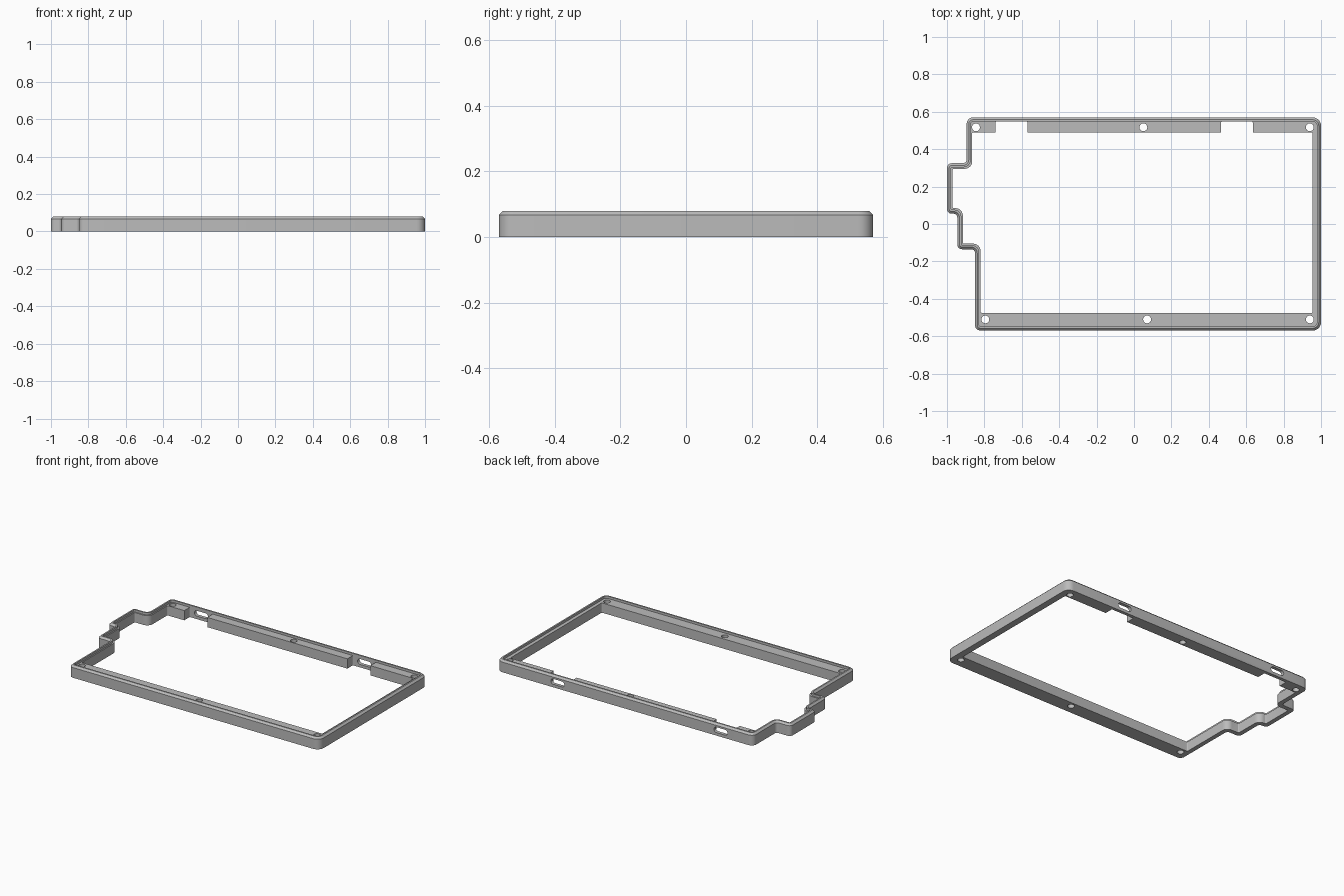
import bpy, bmesh, math
from mathutils import Vector, Matrix

cube = bpy.data.objects.get("Cube")
if cube:
    bpy.data.objects.remove(cube, do_unlink=True)

HEIGHT, CHAMFER, LIP, LEDGE_Z = 0.08, 0.012, 0.022, 0.065

grey = bpy.data.materials.new("matte grey")
grey.use_nodes = True
grey.diffuse_color = (0.5, 0.5, 0.5, 1)
grey.node_tree.nodes["Principled BSDF"].inputs["Base Color"].default_value = (0.5, 0.5, 0.5, 1)

# Stepped outline of the frame, counter-clockwise from the front left corner
OUTLINE = [(-0.85, -0.57), (1, -0.57), (1, 0.57), (-0.895, 0.57), (-0.895, 0.325),
           (-1, 0.325), (-1, 0.055), (-0.945, 0.055), (-0.945, -0.135), (-0.85, -0.135)]
RADII = [0.03, 0.045, 0.045, 0.035, 0.02, 0.025, 0.025, 0.02, 0.025, 0.02]


def rounded(points, radii, insets, steps=6):
    """Inset each side of a right-angled outline, then round its corners."""
    pts = [Vector(p) for p in points]
    n = len(pts)
    dirs = [(pts[(i + 1) % n] - pts[i]).normalized() for i in range(n)]
    loop = []
    for i, p in enumerate(pts):
        before, after = dirs[i - 1], dirs[i]
        inward = [Vector((-d.y, d.x)) for d in (before, after)]
        v = p + inward[0] * insets[i - 1] + inward[1] * insets[i]
        if before.cross(after) > 0:
            r = max(radii[i] - max(insets[i - 1], insets[i]), 0.006)
        else:
            r = min(radii[i] + insets[i], 0.04)
        centre = v + r * (after - before)
        for k in range(steps + 1):
            a = math.pi / 2 * k / steps
            loop.append(centre - after * r * math.cos(a) + before * r * math.sin(a))
    return loop


def loft(name, sections):
    """Solid through (loop, z) sections with equal point counts."""
    bm = bmesh.new()
    rings = [[bm.verts.new((p.x, p.y, z)) for p in loop] for loop, z in sections]
    for low, high in zip(rings, rings[1:]):
        for i in range(len(low)):
            j = (i + 1) % len(low)
            bm.faces.new((low[i], low[j], high[j], high[i]))
    bm.faces.new(rings[0][::-1])
    bm.faces.new(rings[-1])
    bmesh.ops.recalc_face_normals(bm, faces=bm.faces)
    mesh = bpy.data.meshes.new(name)
    bm.to_mesh(mesh)
    bm.free()
    mesh.materials.append(grey)
    obj = bpy.data.objects.new(name, mesh)
    bpy.context.collection.objects.link(obj)
    return obj


def offset(d):
    return rounded(OUTLINE, RADII, [d] * len(OUTLINE))


def rectangle(x0, x1, y0, y1, r):
    return rounded([(x0, y0), (x1, y0), (x1, y1), (x0, y1)], [r] * 4, [0] * 4)


# Outer body with a chamfered top edge
frame = loft("case_frame", [(offset(0), 0), (offset(0), HEIGHT - CHAMFER),
                            (offset(CHAMFER), HEIGHT)])


def cut(cutter):
    cutter.hide_render = True
    mod = frame.modifiers.new("cut", "BOOLEAN")
    mod.operation, mod.solver, mod.object = "DIFFERENCE", "EXACT", cutter
    bpy.context.view_layer.objects.active = frame
    bpy.ops.object.modifier_apply(modifier=mod.name)
    bpy.data.objects.remove(cutter, do_unlink=True)


# Recess that leaves a thin raised lip
cut(loft("recess_cutter", [(offset(LIP), LEDGE_Z), (offset(LIP), 0.2)]))

# Central opening, with wide ledges at front and back
opening = rounded(OUTLINE, RADII, [0.095, 0.045, 0.08] + [0.03] * 7)
cut(loft("opening_cutter", [(opening, -0.1), (opening, 0.2)]))

# Gaps in the back ledge, each with a port slot through the wall
for x0, x1 in ((-0.74, -0.57), (0.465, 0.635)):
    gap = rectangle(x0, x1, 0.44, 0.57 - LIP, 0.006)
    cut(loft("gap_cutter", [(gap, -0.1), (gap, 0.2)]))
    mid = (x0 + x1) / 2
    slot = rectangle(mid - 0.05, mid + 0.05, 0.02, 0.056, 0.0175)
    port = loft("port_cutter", [(slot, -0.65), (slot, -0.5)])
    port.data.transform(Matrix.Rotation(math.pi / 2, 4, "X"))
    cut(port)

# Screw holes
for y, xs in ((0.517, (-0.845, 0.05, 0.94)), (-0.51, (-0.795, 0.07, 0.94))):
    for x in xs:
        circle = rectangle(x - 0.021, x + 0.021, y - 0.021, y + 0.021, 0.0209)
        cut(loft("screw_hole_cutter", [(circle, -0.1), (circle, 0.2)]))

bpy.ops.object.select_all(action="DESELECT")
frame.select_set(True)
bpy.context.view_layer.objects.active = frame
bpy.ops.object.shade_smooth_by_angle(angle=math.radians(30))
